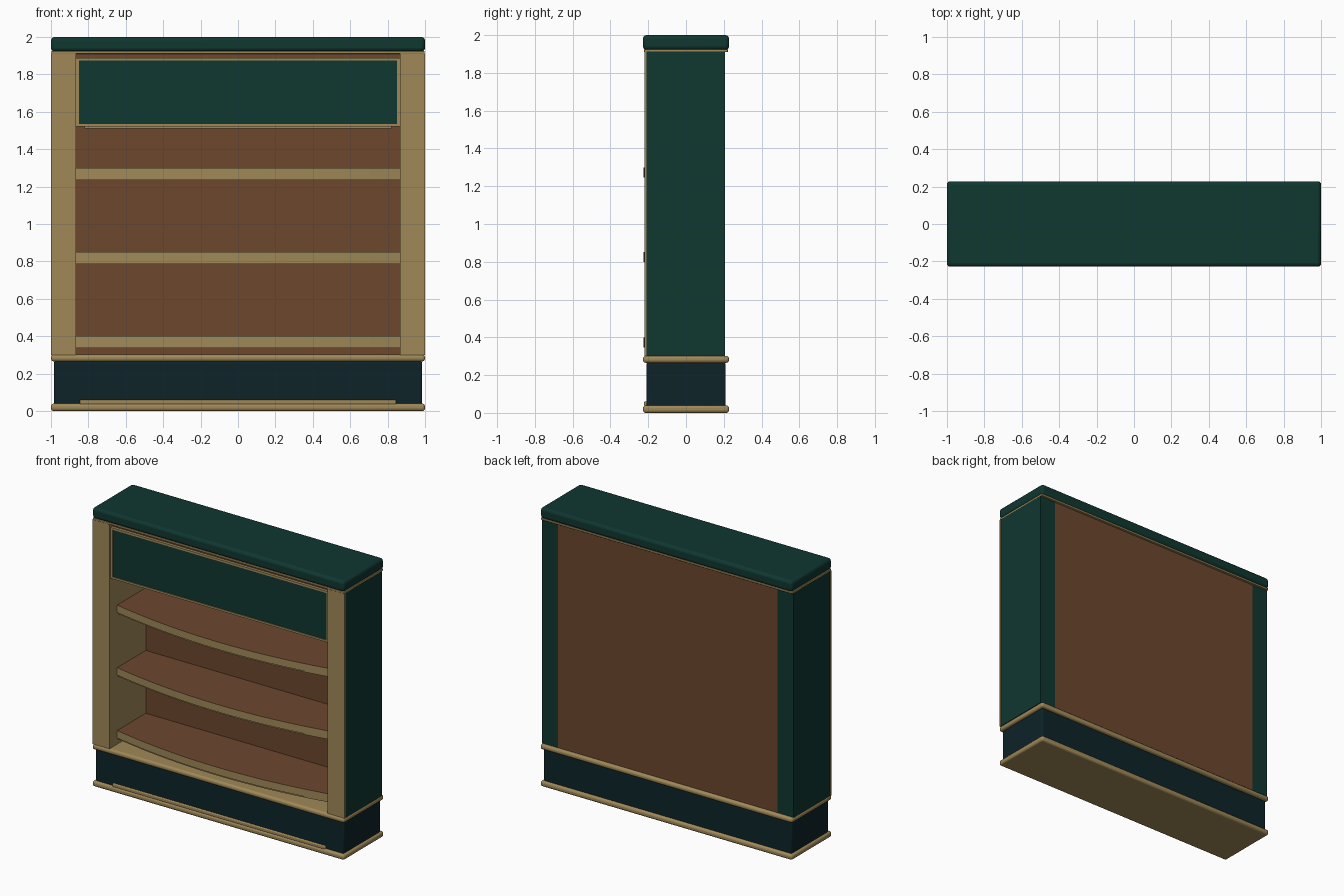
import bpy
import bmesh
import math

cube = bpy.data.objects.get("Cube")
if cube:
    bpy.data.objects.remove(cube, do_unlink=True)


def material(name, rgb):
    mat = bpy.data.materials.new(name)
    mat.use_nodes = True
    mat.diffuse_color = (*rgb, 1)
    mat.node_tree.nodes["Principled BSDF"].inputs["Base Color"].default_value = (*rgb, 1)
    return mat


GREEN = material("dark green", (0.005, 0.038, 0.030))
TEAL = material("deep teal", (0.004, 0.017, 0.021))
TAN = material("tan wood", (0.35, 0.25, 0.098))
BROWN = material("brown wood", (0.15, 0.063, 0.027))


def finish(name, bm, mats, bevel=0, segments=3):
    bmesh.ops.recalc_face_normals(bm, faces=bm.faces)
    mesh = bpy.data.meshes.new(name)
    bm.to_mesh(mesh)
    bm.free()
    obj = bpy.data.objects.new(name, mesh)
    bpy.context.collection.objects.link(obj)
    for mat in mats:
        mesh.materials.append(mat)
    if bevel:
        mod = obj.modifiers.new("Rounded edges", "BEVEL")
        mod.width = bevel
        mod.segments = segments
        bpy.ops.object.select_all(action="DESELECT")
        obj.select_set(True)
        bpy.context.view_layer.objects.active = obj
        bpy.ops.object.shade_smooth_by_angle()
    return obj


def box(name, x, y, z, mat, bevel=0):
    """Box from (low, high) ranges on each axis."""
    bm = bmesh.new()
    bmesh.ops.create_cube(bm, size=1)
    for v in bm.verts:
        for i, (low, high) in enumerate((x, y, z)):
            v.co[i] = low if v.co[i] < 0 else high
    return finish(name, bm, [mat], bevel)


def sym(half):
    return (-half, half)


INNER = 0.865   # half width of the opening
BACK = 0.19     # inside face of the back panel


# Plinth with its rounded trims
box("bottom_trim", sym(1), sym(0.228), (0, 0.04), TAN, 0.015)
box("plinth", sym(0.985), sym(0.21), (0.03, 0.267), TEAL, 0.012)
box("middle_trim", sym(1), sym(0.228), (0.265, 0.302), TAN, 0.015)
box("plinth_strip", sym(0.845), (-0.222, -0.2), (0.035, 0.06), TAN, 0.006)

# Side posts with tan front and inner facings
for side, label in ((1, "left"), (-1, "right")):
    def span(a, b):
        return tuple(sorted((side * a, side * b)))
    box(label + "_post", span(INNER + 0.006, 0.998), (-0.209, 0.206), (0.3, 1.912), GREEN)
    box(label + "_post_front", span(INNER, 1), (-0.219, -0.208), (0.3, 1.912), TAN)
    box(label + "_post_lining", span(INNER, INNER + 0.007), (-0.21, BACK), (0.3, 1.912), TAN)

box("back_panel", sym(INNER + 0.006), (BACK, 0.205), (0.3, 1.912), BROWN)

# Cap
box("cap_trim", sym(0.998), sym(0.222), (1.91, 1.925), TAN, 0.004)
box("cap", sym(1), sym(0.228), (1.922, 2), GREEN, 0.02)

# Header with framed panel
box("header_box", sym(INNER), (-0.19, BACK), (1.52, 1.912), BROWN)
box("header_panel", sym(0.85), (-0.205, -0.188), (1.535, 1.873), GREEN)
for name, z in (("top", (1.873, 1.887)), ("bottom", (1.521, 1.535))):
    box("header_frame_" + name, sym(INNER), (-0.21, -0.188), z, TAN)
for name, x in (("left", (0.85, INNER)), ("right", (-INNER, -0.85))):
    box("header_frame_" + name, x, (-0.21, -0.188), (1.535, 1.873), TAN)
box("header_light_strip", sym(0.82), (-0.18, -0.15), (1.51, 1.521), TAN)


def bowed_board(name, z, inset, nose_mat):
    """Board whose front edge bows outward along a shallow arc."""
    end, middle, steps = -0.135, -0.224, 32
    rise = end - middle
    radius = (INNER ** 2 + rise ** 2) / (2 * rise)
    bm = bmesh.new()
    outline = [bm.verts.new((INNER, BACK, z[0])), bm.verts.new((-INNER, BACK, z[0]))]
    for i in range(steps + 1):
        x = -INNER + 2 * INNER * i / steps
        y = middle + radius - math.sqrt(radius ** 2 - x ** 2) + inset
        outline.append(bm.verts.new((x, y, z[0])))
    base = bm.faces.new(outline)
    top = bmesh.ops.extrude_face_region(bm, geom=[base])
    for v in top["geom"]:
        if isinstance(v, bmesh.types.BMVert):
            v.co.z = z[1]
    bm.normal_update()
    bmesh.ops.recalc_face_normals(bm, faces=bm.faces)
    # Front edge takes the nosing colour
    for f in bm.faces:
        f.material_index = 1 if f.normal.y < -0.5 else 0
    return finish(name, bm, [BROWN, nose_mat])


# Bowed shelves, each with a thin bead under the nosing
for label, z in (("lower", 0.347), ("middle", 0.798), ("upper", 1.247)):
    bowed_board(label + "_shelf", (z, z + 0.053), 0, TAN)
    bowed_board(label + "_shelf_bead", (z - 0.011, z), 0.008, TAN)
